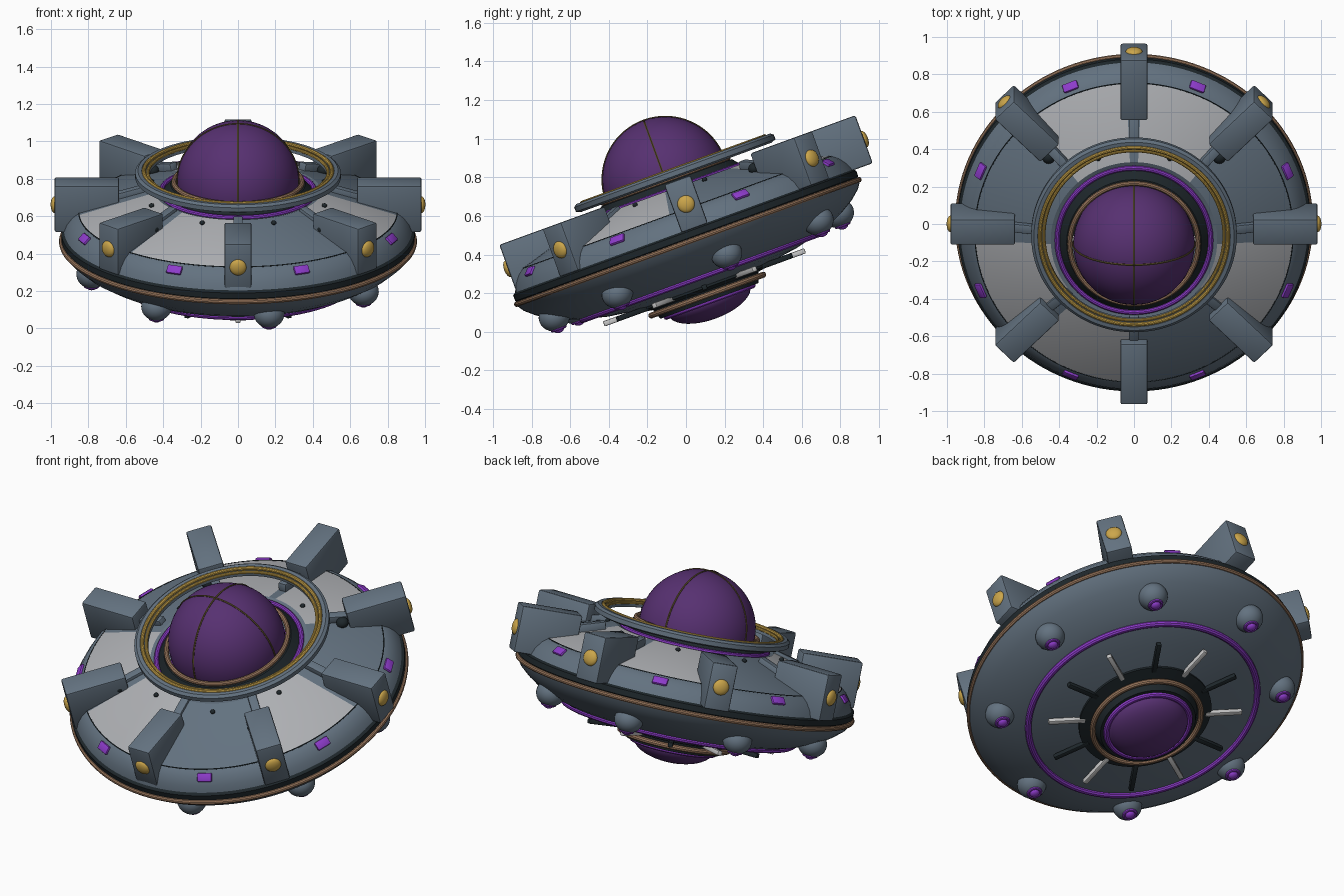
import bpy, bmesh, math
from mathutils import Matrix, Vector

if "Cube" in bpy.data.objects:
    bpy.data.objects.remove(bpy.data.objects["Cube"])

# ---- colours ----
def mat(name, r, g, b):
    m = bpy.data.materials.new(name)
    m.diffuse_color = (r, g, b, 1)
    m.use_nodes = True
    m.node_tree.nodes["Principled BSDF"].inputs["Base Color"].default_value = m.diffuse_color
    return m

GREY = mat("hull grey", .125, .168, .215)
LIGHT = mat("panel light grey", .42, .43, .45)
PURPLE = mat("bright purple", .27, .045, .60)
GLASS = mat("dark purple glass", .095, .030, .165)
GOLD = mat("gold", .60, .38, .07)
TAN = mat("tan", .34, .195, .115)
BLACK = mat("near black", .013, .020, .024)
WHITE = mat("pale grey", .58, .58, .58)
OLIVE = mat("olive seam", .10, .07, .025)

# whole craft is tilted; everything is modelled around its own axis first
TILT = Matrix.Translation((0, .01, .465)) @ Matrix.Rotation(math.radians(20), 4, 'X')
SHIFT = Matrix.Translation((0, .058, 0))      # collar and fins sit slightly aft

def finish(name, bm, mats, local=Matrix()):
    bmesh.ops.recalc_face_normals(bm, faces=bm.faces)
    me = bpy.data.meshes.new(name)
    bm.to_mesh(me)
    bm.free()
    for m in mats:
        me.materials.append(m)
    ob = bpy.data.objects.new(name, me)
    bpy.context.collection.objects.link(ob)
    ob.matrix_world = TILT @ local
    return ob

def around(deg, r, w):
    """Frame at an angle around the axis: +x points outward."""
    return Matrix.Rotation(math.radians(deg), 4, 'Z') @ Matrix.Translation((r, 0, w))

def lathe(name, prof, mats, slots=None, segs=128, rule=None, closed=False, local=Matrix()):
    """Revolve (radius, height) points; slots gives a material per profile edge."""
    bm = bmesh.new()
    rings = []
    for r, w in prof:
        if r < 1e-5:
            rings.append([bm.verts.new((0, 0, w))] * segs)
        else:
            rings.append([bm.verts.new((r * math.cos(2 * math.pi * i / segs),
                                        r * math.sin(2 * math.pi * i / segs), w))
                          for i in range(segs)])
    n = len(prof)
    for k in range(n if closed else n - 1):
        a, b = rings[k], rings[(k + 1) % n]
        for i in range(segs):
            j = (i + 1) % segs
            vs = list(dict.fromkeys((a[i], a[j], b[j], b[i])))
            f = bm.faces.new(vs)
            f.material_index = slots[k] if slots else 0
            if rule:
                f.material_index = rule(k, i, f.material_index)
    return finish(name, bm, mats, local)

def ring(name, R, w, t, m, local=Matrix(), segs=96, sides=10):
    pts = [(R + t * math.cos(2 * math.pi * k / sides), w + t * math.sin(2 * math.pi * k / sides))
           for k in range(sides)]
    return lathe(name, pts, [m], segs=segs, closed=True, local=local)

def box(name, size, m, local, bevel=0.01):
    bm = bmesh.new()
    bmesh.ops.create_cube(bm, size=1, matrix=Matrix.Diagonal((*size, 1)))
    bmesh.ops.bevel(bm, geom=bm.edges[:], offset=bevel, segments=2, profile=.5, affect='EDGES')
    return finish(name, bm, [m], local)

def ball(name, radii, m, local, u=24, v=14):
    bm = bmesh.new()
    bmesh.ops.create_uvsphere(bm, u_segments=u, v_segments=v, radius=1,
                              matrix=Matrix.Diagonal((*radii, 1)))
    return finish(name, bm, [m], local)

# ---- main saucer: deck, panelled cone, skirt, black band ----
upper = [(.33, .33), (.36, .325), (.405, .275), (.445, .285), (.85, .165),
         (.885, .138), (.915, .098), (.93, .06), (.945, .05), (.945, .018), (.92, 0)]

def panel_rule(k, i, slot):
    sector, step = divmod(i, 16)
    if k == 3 and sector % 3 and 0 < step < 15:
        return 1
    return slot

lathe("upper_hull", upper, [GREY, LIGHT, BLACK],
      [2, 2, 0, 0, 0, 0, 0, 2, 2, 2], rule=panel_rule)
ring("panel_seam", .85, .163, .004, BLACK, segs=128, sides=6)
lower = [(.92, .0), (.943, -.012), (.92, -.045), (.87, -.088), (.80, -.13), (.72, -.167),
         (.65, -.19), (.52, -.222), (.376, -.243), (.376, -.255), (.29, -.27), (.27, -.325), (0, -.325)]
lathe("lower_hull", lower, [GREY, BLACK], [0] * 8 + [1, 1, 1, 1])
ring("rim_band", .943, 0, .014, TAN, segs=128)
ring("deck_ring", .41, .283, .014, PURPLE)

# ---- cockpit dome ----
dome = [(.325 * math.cos(math.radians(a)), .344 + .325 * math.sin(math.radians(a)))
        for a in range(-6, 85, 6)] + [(0, .669)]
lathe("cockpit_dome", dome, [GLASS], segs=64)
ring("dome_base_ring", .343, .338, .014, TAN)
for k in range(2):
    turn = (Matrix.Translation((0, 0, .344)) @ Matrix.Rotation(math.radians(90 * k), 4, 'Z')
            @ Matrix.Rotation(math.radians(90), 4, 'X'))
    ring("dome_seam", .324, 0, .006, OLIVE, turn, sides=6)

# ---- raised collar ----
lathe("collar", [(.475, .345), (.525, .335), (.55, .345), (.55, .37), (.535, .382),
                 (.515, .382), (.51, .372), (.478, .368)], [GREY], segs=96, closed=True, local=SHIFT)
ring("collar_outer_gold", .503, .378, .011, GOLD, SHIFT)
ring("collar_inner_gold", .482, .368, .009, GOLD, SHIFT)

# ---- parts repeated eight times around the top ----
for k in range(8):
    a = 45 * k
    box("fin_block", (.345, .145, .264), GREY, SHIFT @ around(a, .8085, .188))
    ball("fin_stud", (.022, .045, .045), GOLD, SHIFT @ around(a, .98, .188))
    box("collar_rib", (.2, .05, .05), GREY, SHIFT @ around(a, .58, .25)
        @ Matrix.Rotation(math.radians(16), 4, 'Y'), .006)
    if k % 2:
        ball("fin_joint", (.035, .035, .03), BLACK, around(a, .645, .24), 16, 10)
    b = a + 22.5
    box("skirt_light", (.05, .085, .02), PURPLE, around(b, .888, .137)
        @ Matrix.Rotation(math.radians(45), 4, 'Y'), .008)
    ball("hull_bolt", (.014, .014, .012), BLACK, around(b, .5, .274), 12, 8)

    # pods under the hull
    p = a + 12
    ball("pod", (.082, .082, .075), GREY, around(p, .80, -.127))
    ring("pod_tip_ring", .034, 0, .009, PURPLE, around(p, .80, -.192), 24, 8)
    ball("pod_tip", (.028, .028, .018), PURPLE, around(p, .80, -.197), 16, 10)

# ---- underside ----
ring("belly_ring", .65, -.192, .018, PURPLE)
ring("engine_tan_ring", .308, -.293, .016, TAN)
ring("engine_purple_ring", .236, -.325, .017, PURPLE)
ball("engine_lens", (.225, .225, .1), GLASS, Matrix.Translation((0, 0, -.322)), 32, 18)
for k in range(12):
    box("belly_spoke", (.21, .028, .028), BLACK if k % 2 == 0 else WHITE,
        around(30 * k, .45, -.25), .006)

# ---- pick pale spokes and smooth shading ----
bpy.ops.object.select_all(action='DESELECT')
for ob in bpy.context.scene.objects:
    ob.select_set(True)
    bpy.context.view_layer.objects.active = ob
bpy.ops.object.shade_smooth_by_angle(angle=math.radians(30))
